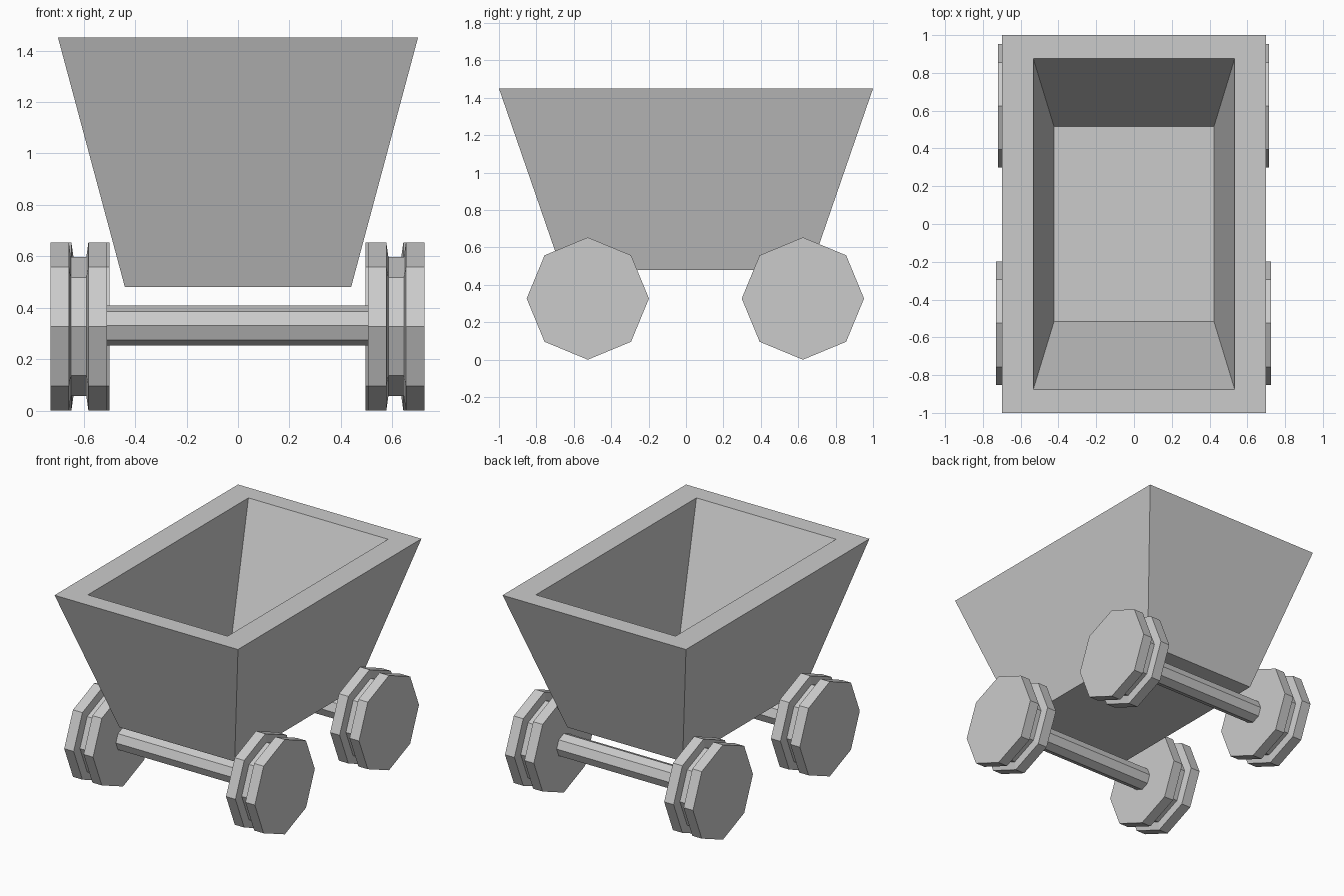
import bpy, bmesh
from math import cos, sin, tau

if "Cube" in bpy.data.objects:
    bpy.data.objects.remove(bpy.data.objects["Cube"])

SIDES = 8


def make_object(name, bm):
    bmesh.ops.recalc_face_normals(bm, faces=bm.faces)
    mesh = bpy.data.meshes.new(name)
    bm.to_mesh(mesh)
    bm.free()
    obj = bpy.data.objects.new(name, mesh)
    bpy.context.collection.objects.link(obj)
    return obj


def skin(name, rings):
    """Bridge a sequence of closed point rings and cap both ends."""
    bm = bmesh.new()
    loops = [[bm.verts.new(p) for p in ring] for ring in rings]
    n = len(loops[0])
    for a, b in zip(loops, loops[1:]):
        for i in range(n):
            j = (i + 1) % n
            bm.faces.new((a[i], a[j], b[j], b[i]))
    bm.faces.new(loops[0])
    bm.faces.new(loops[-1])
    return make_object(name, bm)


def rect(hx, hy, z):
    return [(-hx, -hy, z), (hx, -hy, z), (hx, hy, z), (-hx, hy, z)]


def lathe_x(name, profile, centre):
    """Octagonal turning around the x axis; profile holds (x, radius)."""
    cx, cy, cz = centre
    return skin(name, [[(cx + x, cy + r * cos(tau * i / SIDES),
                         cz + r * sin(tau * i / SIDES)) for i in range(SIDES)]
                       for x, r in profile])


# Tub: outside up to the rim, then down the inside to the floor
skin("tub", [rect(0.44, 0.665, 0.48), rect(0.70, 1.0, 1.45),
             rect(0.533, 0.875, 1.45), rect(0.423, 0.515, 0.55)])

# Grooved wheels and axles
R = 0.327
half = [(0.11, R), (0.038, R), (0.03, 0.27)]
wheel_profile = [(-x, r) for x, r in half] + half[::-1]
for place, y, track in (("front", -0.525, 0.6175), ("rear", 0.625, 0.6075)):
    for side, s in (("left", -1), ("right", 1)):
        lathe_x(f"{place}_{side}_wheel", wheel_profile, (s * track - 0.0025, y, R))
    reach = track - 0.10
    lathe_x(f"{place}_axle", [(-reach, 0.078), (reach, 0.078)], (-0.0025, y, 0.33))
